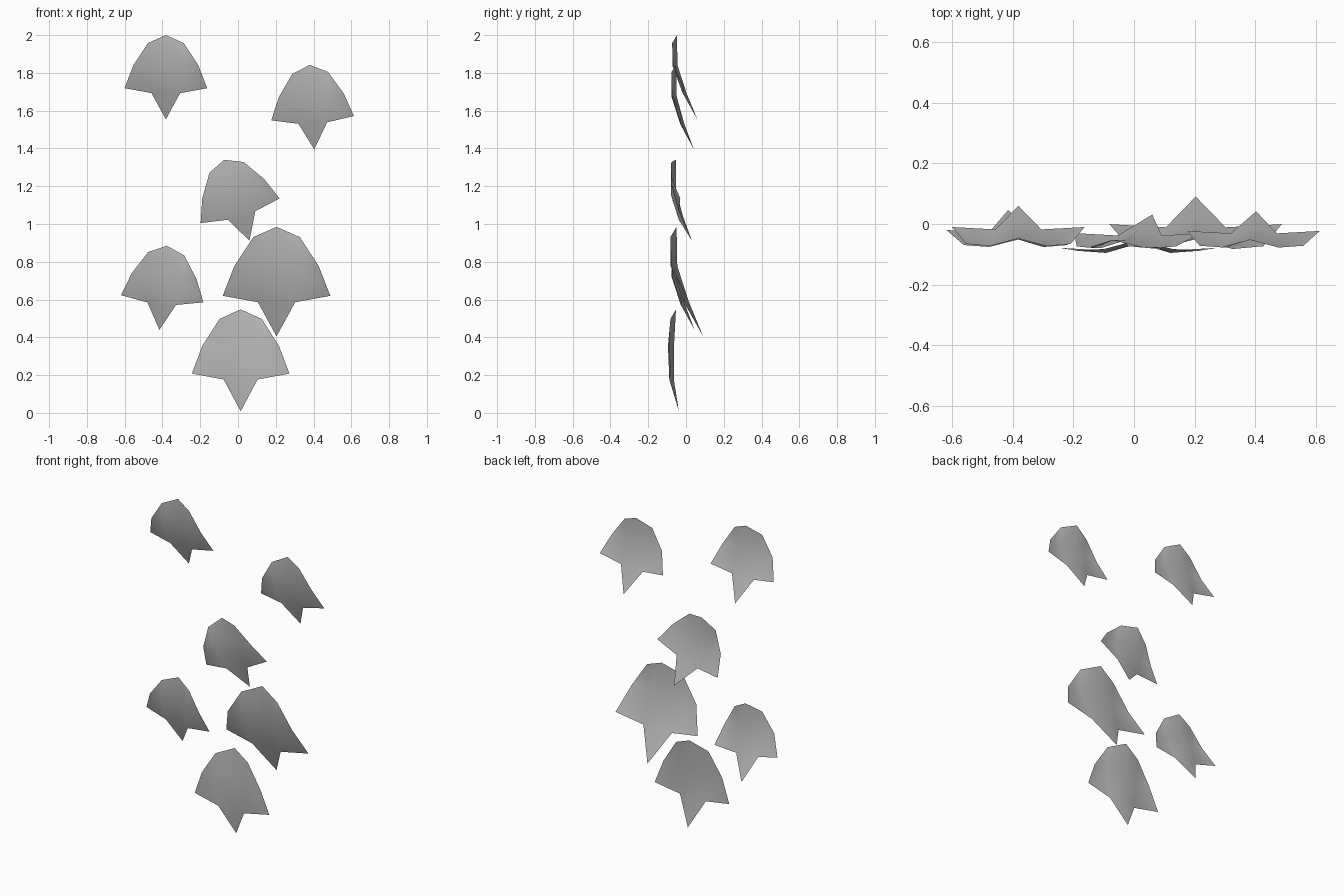
import bpy
import bmesh
from math import sin, cos, radians
from mathutils import Vector

cube = bpy.data.objects.get("Cube")
if cube:
    bpy.data.objects.remove(cube, do_unlink=True)

leaf_grey = bpy.data.materials.new("leaf_grey")
leaf_grey.use_nodes = True
colour = (0.5, 0.5, 0.5, 1)
leaf_grey.diffuse_color = colour
leaf_grey.node_tree.nodes["Principled BSDF"].inputs["Base Color"].default_value = colour

# Right half of a leaf: sideways, drop from the top, depth, lean weight
CENTRE = [(0, 0, 0, 0), (0, .16, .003, .012), (0, .305, .05, .06)]
INNER = [(.095, .042, -.025, 0), (.09, .16, -.024, .012), (.076, .307, .03, .06)]
OUTER = [(.172, .16, -.018, .012), (.219, .281, .038, .06)]
TIP = (0, .446, .108, .095)


def make_leaf(name, top, size=1.0, roll=0.0, lean=0.0):
    """One thin leaf hanging from its top point, rolled in the front plane."""
    bm = bmesh.new()
    a = radians(roll)

    def vert(p, side):
        x = p[0] * side * size
        z = -p[1] * size * (1 + .025 * lean)
        y = (p[2] - p[3] * lean) * size
        return bm.verts.new(Vector(top) + Vector(
            (x * cos(a) - z * sin(a), y, x * sin(a) + z * cos(a))))

    mid = [vert(p, 1) for p in CENTRE]
    tip = vert(TIP, 1)
    for side in (-1, 1):
        inner = [vert(p, side) for p in INNER]
        outer = [vert(p, side) for p in OUTER]
        faces = [(mid[0], mid[1], inner[1], inner[0]),
                 (mid[1], mid[2], inner[2], inner[1]),
                 (mid[2], tip, inner[2]),
                 (inner[0], inner[1], outer[0]),
                 (inner[1], inner[2], outer[1], outer[0])]
        for face in faces:
            bm.faces.new(face if side > 0 else face[::-1])
    for face in bm.faces:
        face.smooth = True
    mesh = bpy.data.meshes.new(name)
    bm.to_mesh(mesh)
    bm.free()
    mesh.materials.append(leaf_grey)
    bpy.context.collection.objects.link(bpy.data.objects.new(name, mesh))


# Loose climbing arrangement of leaves
make_leaf("upper_right_leaf", (-.382, -.048, 2.0))
make_leaf("upper_left_leaf", (.38, -.052, 1.842), roll=3, lean=.15)
make_leaf("middle_leaf", (-.073, -.053, 1.34), roll=17.3, lean=.25)
make_leaf("lower_right_leaf", (-.377, -.05, .885), roll=-5, lean=.13)
make_leaf("large_leaf", (.204, -.05, .985), size=1.3)
make_leaf("bottom_leaf", (.014, -.053, .548), size=1.18, lean=1)
